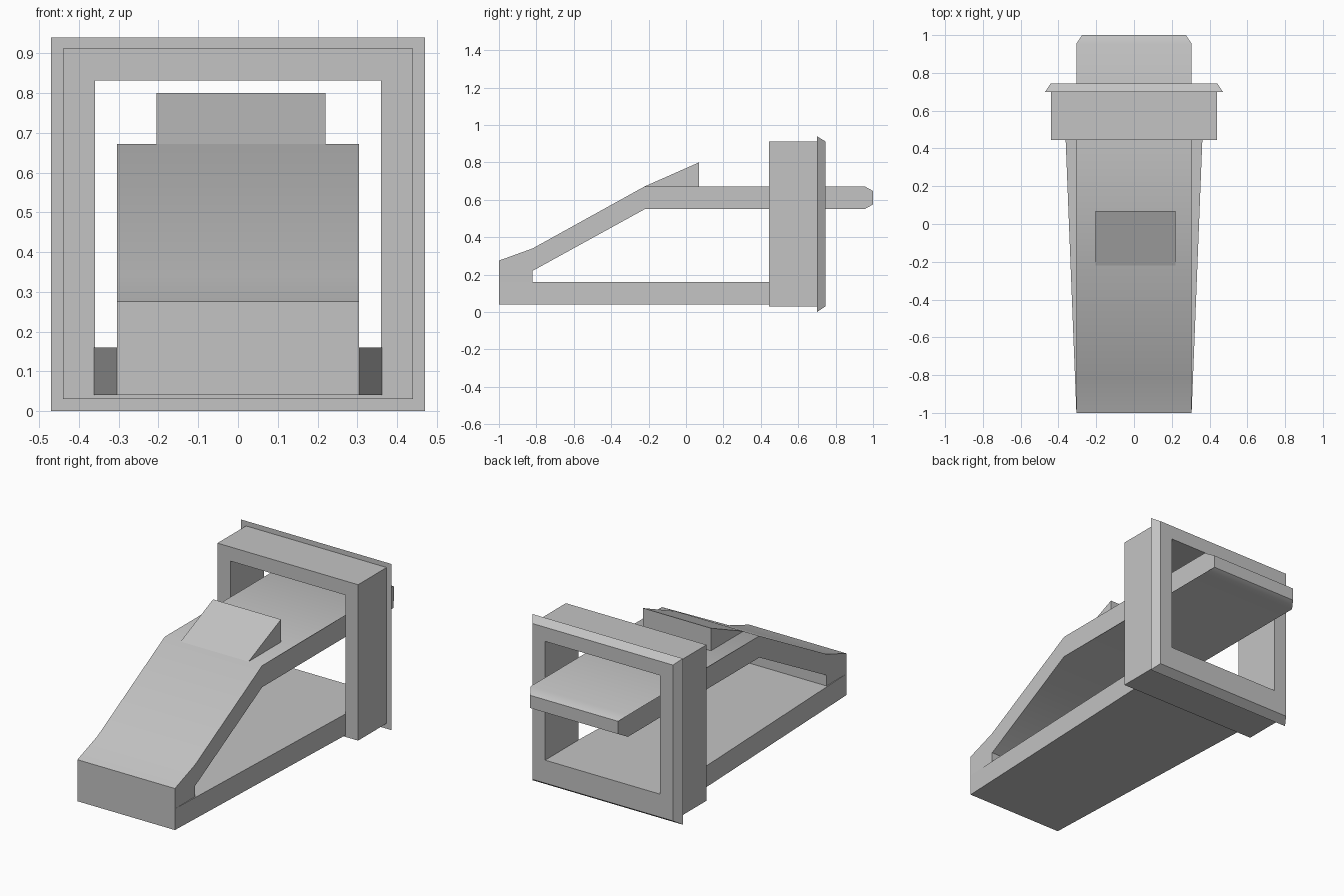
import bpy
import bmesh
import math

default = bpy.data.objects.get("Cube")
if default:
    bpy.data.objects.remove(default, do_unlink=True)

GREY = (0.55, 0.55, 0.55, 1)
grey = bpy.data.materials.new("plain_grey")
grey.use_nodes = True
grey.diffuse_color = GREY
grey.node_tree.nodes["Principled BSDF"].inputs["Base Color"].default_value = GREY


def finish(name, bm, smooth=False):
    """Turn a bmesh into a named grey object."""
    bmesh.ops.recalc_face_normals(bm, faces=bm.faces)
    mesh = bpy.data.meshes.new(name)
    bm.to_mesh(mesh)
    bm.free()
    mesh.materials.append(grey)
    obj = bpy.data.objects.new(name, mesh)
    bpy.context.collection.objects.link(obj)
    if smooth:
        bpy.ops.object.select_all(action="DESELECT")
        obj.select_set(True)
        bpy.context.view_layer.objects.active = obj
        bpy.ops.object.shade_smooth_by_angle(angle=math.radians(32))
    return obj


def side_prism(name, profile, left, right, smooth=False):
    """Span a (y, z) profile across x; left and right give x for each y."""
    bm = bmesh.new()
    sides = [[bm.verts.new((edge(y), y, z)) for y, z in profile]
             for edge in (left, right)]
    for side in sides:
        bm.faces.new(side)
    for i in range(len(profile)):
        j = (i + 1) % len(profile)
        bm.faces.new((sides[0][i], sides[0][j], sides[1][j], sides[1][i]))
    return finish(name, bm, smooth)


def ring_frame(name, sections):
    """Join rectangles (y, half width, bottom, top) into a closed frame."""
    bm = bmesh.new()
    rings = [[bm.verts.new((x, y, z)) for x, z in
              ((-w, low), (w, low), (w, high), (-w, high))]
             for y, w, low, high in sections]
    for i, ring in enumerate(rings):
        following = rings[(i + 1) % len(rings)]
        for k in range(4):
            m = (k + 1) % 4
            bm.faces.new((ring[k], ring[m], following[m], following[k]))
    return finish(name, bm)


# Bent upper arm with a chamfered rear tip
def arm_half(y):
    return 0.275 if y > 0.99 else 0.305


side_prism("upper_arm", [
    (-1, 0.16), (-1, 0.275), (-0.82, 0.34), (-0.22, 0.672),
    (0.955, 0.672), (1, 0.647), (1, 0.575), (0.955, 0.55),
    (-0.22, 0.55), (-0.82, 0.22), (-0.82, 0.16)],
    lambda y: -arm_half(y), arm_half, smooth=True)


# Base plate, wider towards the back
def plate_half(y):
    return 0.305 + 0.057 * (y + 1) / 1.45


side_prism("base_plate", [(-1, 0.04), (-1, 0.16), (0.45, 0.16), (0.45, 0.04)],
           lambda y: -plate_half(y), plate_half)

# Wedge on top of the arm
side_prism("top_wedge", [(-0.22, 0.672), (0.07, 0.80), (0.07, 0.66), (-0.2, 0.66)],
           lambda y: -0.205, lambda y: 0.22)

# Upright frame with a bevelled rear flange
ring_frame("upright_frame", [
    (0.445, 0.44, 0.03, 0.912), (0.70, 0.44, 0.03, 0.912),
    (0.70, 0.47, 0, 0.94), (0.745, 0.44, 0.03, 0.912),
    (0.745, 0.36, 0.16, 0.832), (0.445, 0.36, 0.16, 0.832)])
